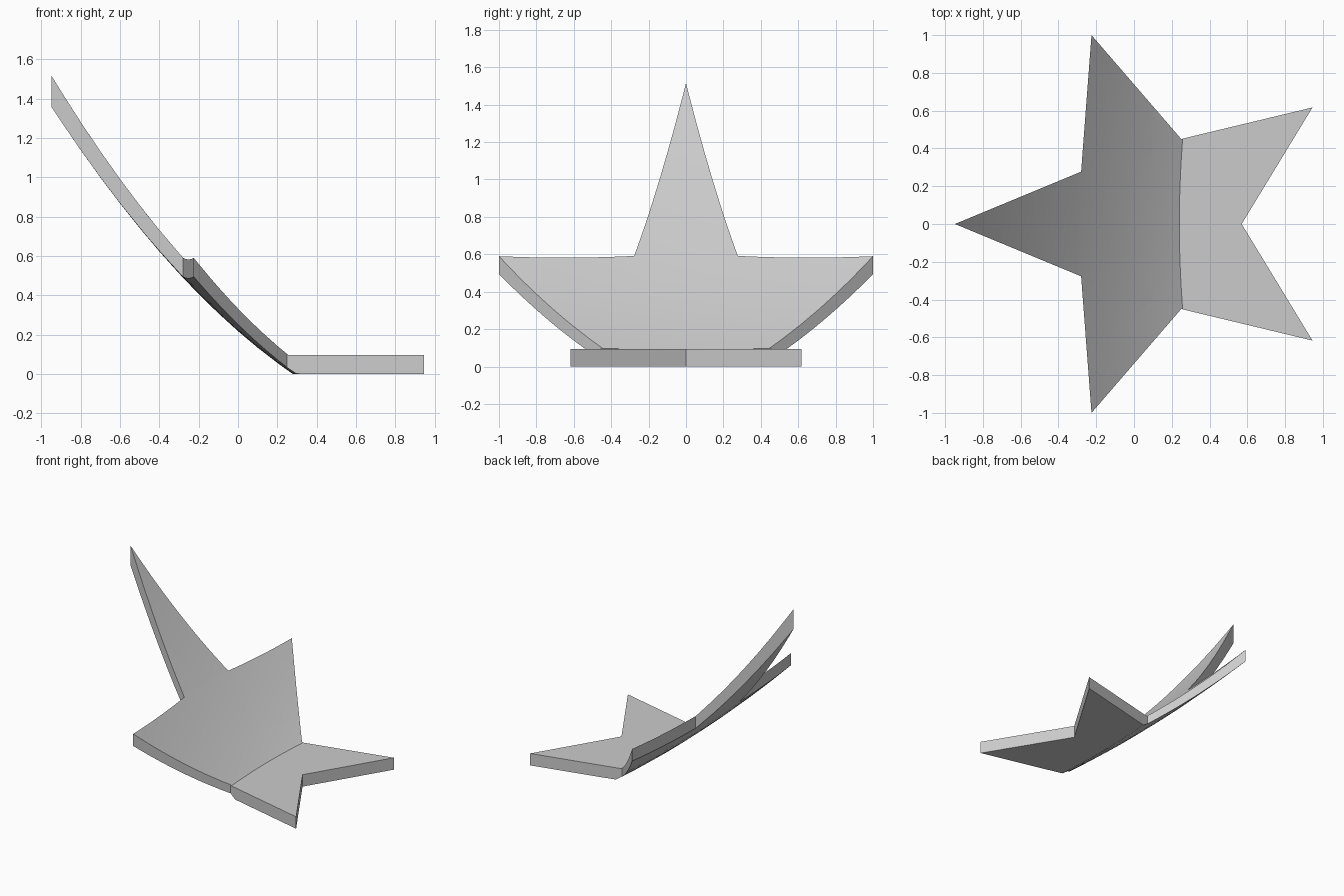
import bpy
import bmesh
import math

cube = bpy.data.objects.get("Cube")
if cube:
    bpy.data.objects.remove(cube)

FLAT_TOP = 0.095      # height of the level slab
FOLD_TOP = 0.24       # x of the crease on the upper side
FOLD_BOTTOM = 0.2785  # x of the crease on the lower side
BOW = 0.087           # sideways bow of both creases


def top_height(x, y):
    t = FOLD_TOP - x
    return max(FLAT_TOP, FLAT_TOP + 0.75 * t + 0.375 * t * t + 0.065 * y * y)


def bottom_height(x, y):
    t = FOLD_BOTTOM - x
    return max(0, 0.684 * t + 0.344 * t * t + 0.062 * y * y)


def cut(bm, axis, value):
    co, no = [0, 0, 0], [0, 0, 0]
    co[axis], no[axis] = value, 1
    geom = bm.verts[:] + bm.edges[:] + bm.faces[:]
    bmesh.ops.bisect_plane(bm, geom=geom, dist=1e-5, plane_co=co, plane_no=no)


def warp(bm, amount):
    for v in bm.verts:
        v.co.x += amount * v.co.y ** 2


# Star outline: one half, then mirrored across the x axis
half = [(-0.28, -0.277), (-0.225, -1), (0.25, -0.45), (0.945, -0.617)]
outline = [(-0.948, 0)] + half + [(0.57, 0)] + [(x, -y) for x, y in reversed(half)]

bm = bmesh.new()
face = bm.faces.new([bm.verts.new((x, y, 0)) for x, y in outline])
bmesh.ops.triangulate(bm, faces=[face])

# Divide the bent part finely enough to curve
for i in range(-9, 10):
    cut(bm, 1, i * 0.1)
for i in range(-9, 3):
    cut(bm, 0, i * 0.1)

# Bowed crease lines
warp(bm, -BOW)
cut(bm, 0, FOLD_TOP)
cut(bm, 0, FOLD_BOTTOM)
warp(bm, BOW)

# Thicken, then shape the upper and lower skins
result = bmesh.ops.extrude_face_region(bm, geom=bm.faces[:], use_keep_orig=True)
upper = {g for g in result["geom"] if isinstance(g, bmesh.types.BMVert)}
for v in bm.verts:
    height = top_height if v in upper else bottom_height
    v.co.z = height(v.co.x, v.co.y)
bmesh.ops.recalc_face_normals(bm, faces=bm.faces[:])

mesh = bpy.data.meshes.new("bent_star")
bm.to_mesh(mesh)
bm.free()
star = bpy.data.objects.new("bent_star", mesh)
bpy.context.collection.objects.link(star)

# Plain grey finish
grey = bpy.data.materials.new("light_grey")
grey.use_nodes = True
colour = (0.6, 0.6, 0.6, 1)
grey.diffuse_color = colour
grey.node_tree.nodes["Principled BSDF"].inputs["Base Color"].default_value = colour
mesh.materials.append(grey)

bpy.context.view_layer.objects.active = star
star.select_set(True)
bpy.ops.object.shade_smooth_by_angle(angle=math.radians(25))
